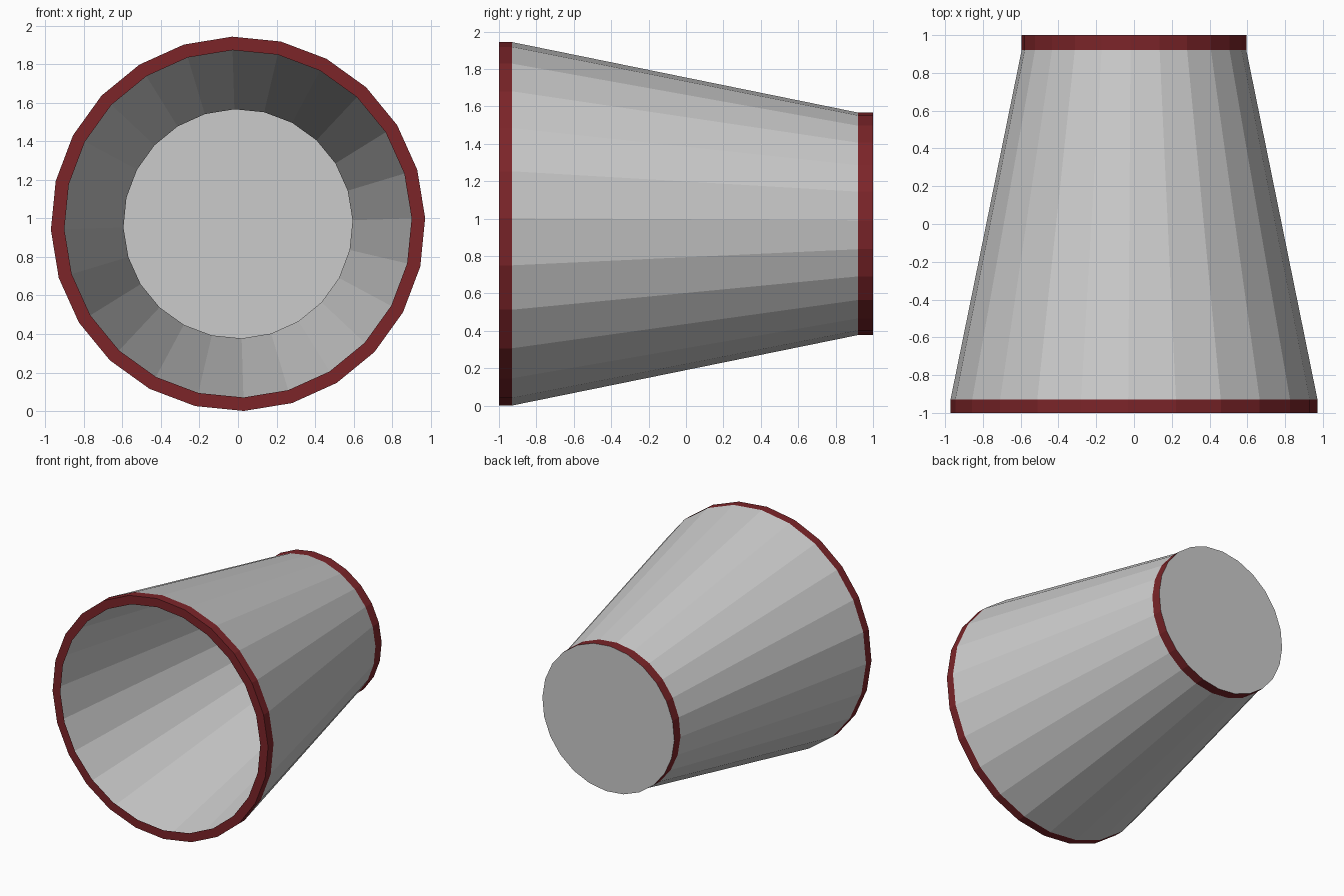
import bpy
import bmesh
from math import cos, sin, radians

if "Cube" in bpy.data.objects:
    bpy.data.objects.remove(bpy.data.objects["Cube"])

SIDES = 24
TURN = radians(1.8)      # slight twist of the facets
R_FRONT, R_BACK = 0.972, 0.595
AXIS_Z = 0.972
RIM = 0.07

red = bpy.data.materials.new("dark_red")
red.diffuse_color = (0.2, 0.018, 0.022, 1)
red.use_nodes = True
red.node_tree.nodes["Principled BSDF"].inputs["Base Color"].default_value = red.diffuse_color


def lathe(name, profile, cap=False, material=None):
    """Spin a (y, radius) profile around the horizontal axis of the bucket."""
    bm = bmesh.new()
    rings = []
    for y, r in profile:
        angles = [TURN + radians(360 / SIDES) * i for i in range(SIDES)]
        rings.append([bm.verts.new((r * cos(a), y, AXIS_Z + r * sin(a))) for a in angles])
    for a, b in zip(rings, rings[1:]):
        for i in range(SIDES):
            j = (i + 1) % SIDES
            bm.faces.new((a[i], b[i], b[j], a[j]))
    if cap:
        bm.faces.new(rings[-1][::-1])
    mesh = bpy.data.meshes.new(name)
    bm.to_mesh(mesh)
    bm.free()
    if material:
        mesh.materials.append(material)
    obj = bpy.data.objects.new(name, mesh)
    bpy.context.collection.objects.link(obj)
    return obj


# Tapered wall, open at the front
lathe("bucket_wall", [(-1 + RIM, R_FRONT), (0.92, R_BACK)])

# Front rim: flat lip and outer band
lathe("front_rim", [(-1, R_FRONT - RIM), (-1, R_FRONT), (-1 + RIM, R_FRONT)], material=red)

# Band around the closed end
lathe("base_band", [(0.92, R_BACK), (1, R_BACK)], material=red)

# Flat disc closing the small end
lathe("base_disc", [(1, R_BACK)], cap=True)
